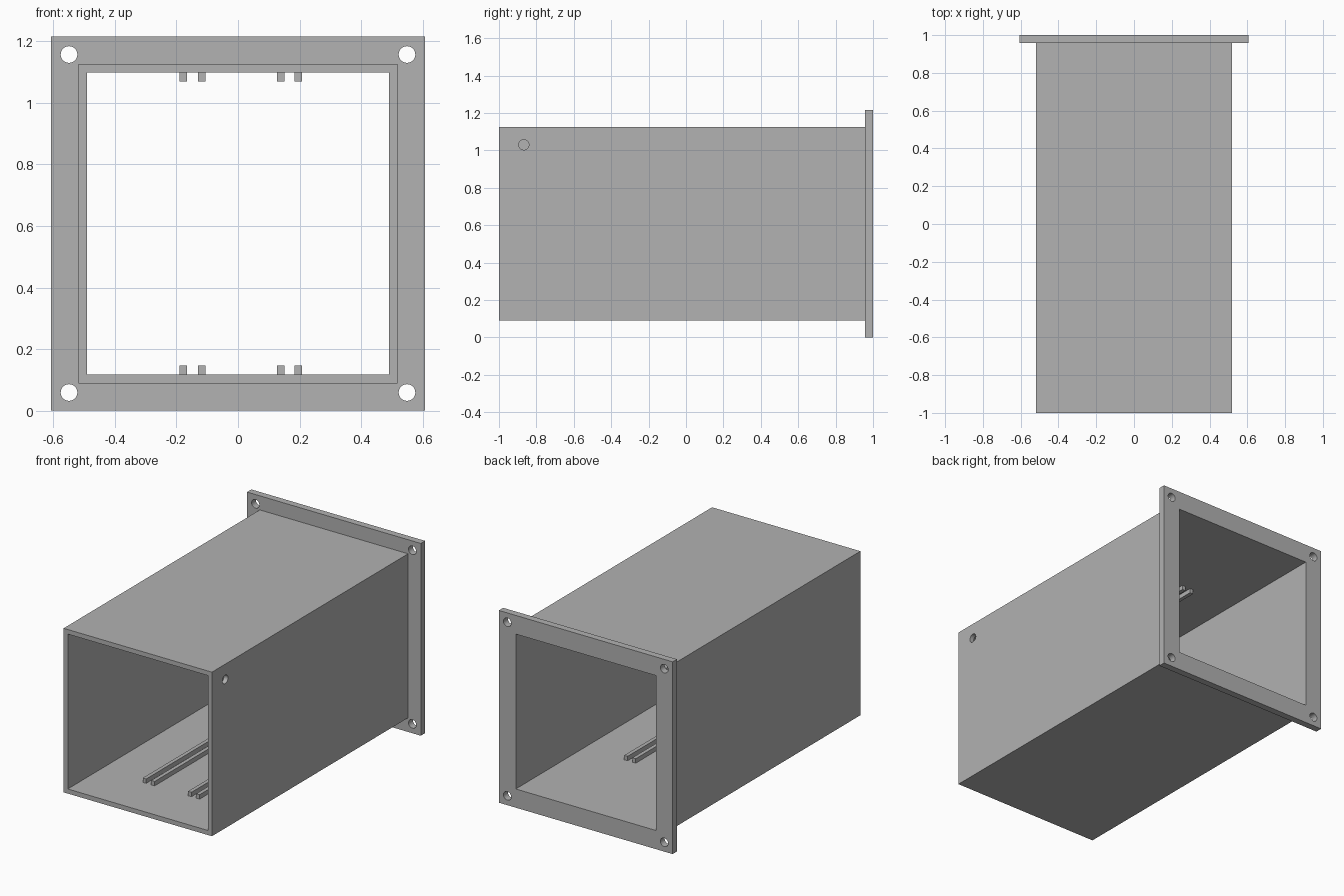
import bpy
import math

cube = bpy.data.objects.get("Cube")
if cube:
    bpy.data.objects.remove(cube, do_unlink=True)

grey = bpy.data.materials.new("plain grey")
grey.use_nodes = True
grey.diffuse_color = (0.445, 0.445, 0.445, 1)
grey.node_tree.nodes["Principled BSDF"].inputs["Base Color"].default_value = grey.diffuse_color

MID = 0.608                 # height of the duct axis
FLANGE, OUTER, INNER = 0.607, 0.518, 0.489   # half widths
FLANGE_Y = 0.957            # front face of the flange
HOLE_R = 0.027


def box(name, x, y, z):
    """Box from (low, high) ranges on each axis."""
    ranges = (x, y, z)
    bpy.ops.mesh.primitive_cube_add(size=1, location=[(a + b) / 2 for a, b in ranges])
    ob = bpy.context.object
    ob.name = name
    ob.scale = [b - a for a, b in ranges]
    bpy.ops.object.transform_apply(location=True, rotation=True, scale=True)
    ob.data.materials.append(grey)
    return ob


def square_bar(name, half, y):
    return box(name, (-half, half), y, (MID - half, MID + half))


def drill(location, rotation, depth):
    bpy.ops.mesh.primitive_cylinder_add(vertices=32, radius=HOLE_R, depth=depth,
                                        location=location, rotation=rotation)
    ob = bpy.context.object
    ob.data.materials.append(grey)
    return ob


def cut(target, cutters):
    """Subtract the cutters, then discard them."""
    bpy.ops.object.select_all(action='DESELECT')
    bpy.context.view_layer.objects.active = target
    target.select_set(True)
    for cutter in cutters:
        cutter.hide_render = True
        mod = target.modifiers.new("cut", 'BOOLEAN')
        mod.operation = 'DIFFERENCE'
        mod.solver = 'EXACT'
        mod.object = cutter
        bpy.ops.object.modifier_apply(modifier=mod.name)
        bpy.data.objects.remove(cutter, do_unlink=True)
    bpy.ops.object.shade_smooth_by_angle(angle=math.radians(30))


# Square duct, open at both ends, with one hole in its left wall
duct = square_bar("duct", OUTER, (-1, FLANGE_Y))
cut(duct, [square_bar("duct_cutter", INNER, (-1.2, 1.2)),
           drill((OUTER, -0.867, 1.03), (0, math.pi / 2, 0), 0.2)])

# Mounting flange at the back, with a bolt hole in each corner
flange = square_bar("mounting_flange", FLANGE, (FLANGE_Y, 1))
bolt = 0.548
holes = [drill((sx * bolt, FLANGE_Y, MID + sz * bolt), (math.pi / 2, 0, 0), 0.3)
         for sx in (-1, 1) for sz in (-1, 1)]
cut(flange, [square_bar("flange_cutter", INNER, (0.8, 1.2))] + holes)

# Two pairs of guide rails on the floor, repeated on the ceiling
RAIL_W, RAIL_H = 0.024, 0.028
for i, x in enumerate((-0.177, -0.118, 0.139, 0.196)):
    for level, z in (("floor", MID - INNER), ("ceiling", MID + INNER - RAIL_H)):
        box(f"{level}_rail_{i + 1}", (x - RAIL_W / 2, x + RAIL_W / 2),
            (-0.68, 0.32), (z, z + RAIL_H))
